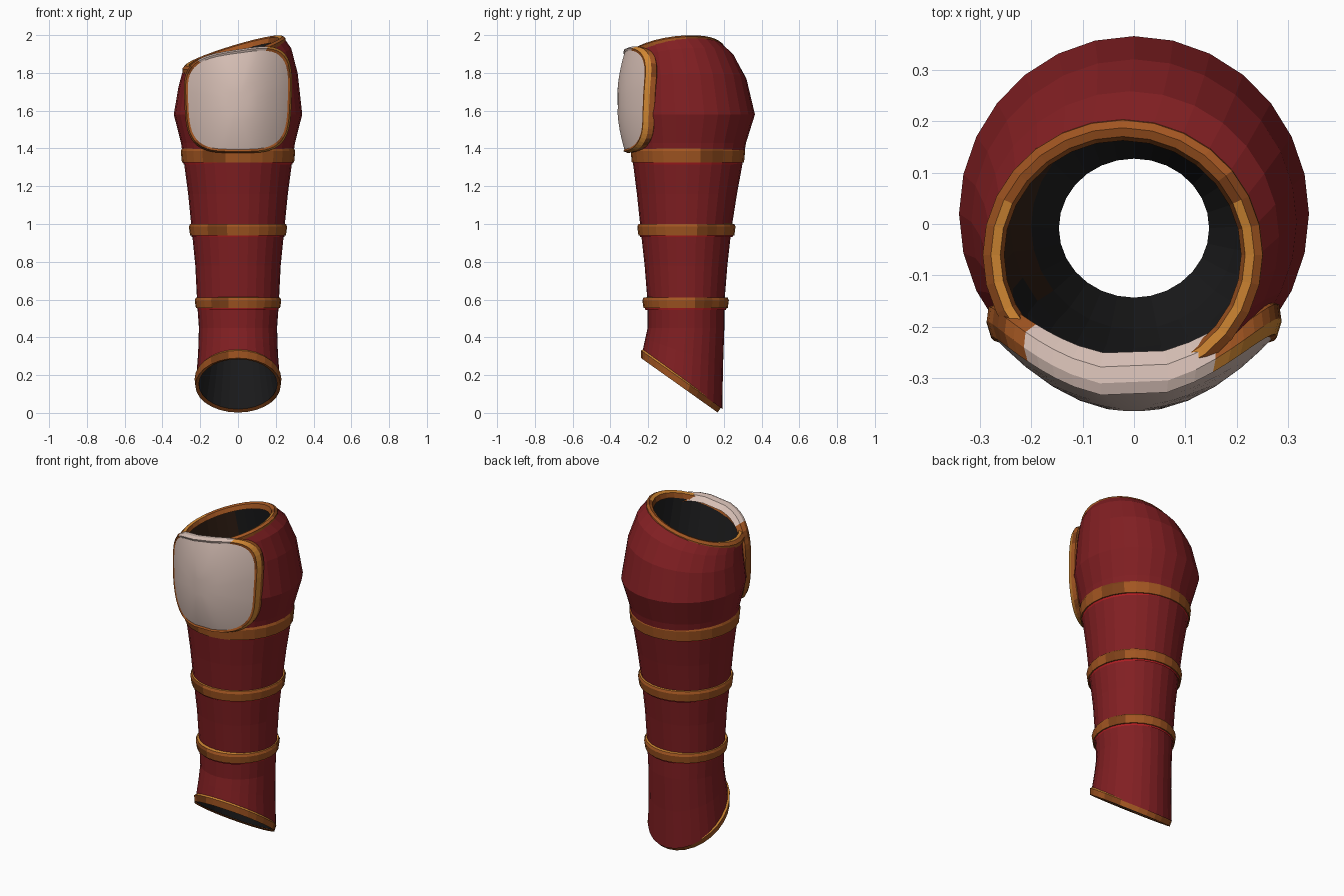
import bpy
import math

if "Cube" in bpy.data.objects:
    bpy.data.objects.remove(bpy.data.objects["Cube"])


def srgb(r, g, b):
    return tuple((c / 255) ** 2.2 for c in (r, g, b)) + (1.0,)


def material(name, color):
    m = bpy.data.materials.new(name)
    m.use_nodes = True
    m.diffuse_color = color
    m.node_tree.nodes["Principled BSDF"].inputs["Base Color"].default_value = color
    return m


RED = material("dark red", srgb(128, 36, 39))
BRIGHT = material("bright red", srgb(178, 36, 40))
BRONZE = material("bronze", srgb(160, 86, 38))
BROWN = material("worn bronze", srgb(124, 66, 30))
GOLD = material("gold edge", srgb(208, 134, 54))
IVORY = material("ivory", srgb(214, 190, 180))
DARK = material("dark lining", srgb(36, 36, 37))
UMBER = material("umber lining", srgb(58, 40, 30))


def loft(name, rings, mats, rule, cap=False, smooth=False):
    """Skin rings of points; rule(segment, side, centre) picks the material."""
    n = len(rings[0])
    verts = [p for ring in rings for p in ring]
    faces, index = [], []
    for s in range(len(rings) - 1):
        for i in range(n):
            j = (i + 1) % n
            f = (s * n + i, s * n + j, (s + 1) * n + j, (s + 1) * n + i)
            faces.append(f)
            index.append(rule(s, i, [sum(verts[v][k] for v in f) / 4 for k in range(3)]))
    if cap:
        faces.append(tuple(range(len(verts) - n, len(verts))))
        index.append(index[-1])
    mesh = bpy.data.meshes.new(name)
    mesh.from_pydata(verts, [], faces)
    for m in mats:
        mesh.materials.append(m)
    for poly, k in zip(mesh.polygons, index):
        poly.material_index = k
        poly.use_smooth = smooth
    mesh.update()
    obj = bpy.data.objects.new(name, mesh)
    bpy.context.collection.objects.link(obj)
    return obj


def ring(cx, cy, z, rx, ry, sx=0, sy=0, n=28):
    """Ellipse in a plane that slopes by sx along x and sy along y."""
    pts = []
    for i in range(n):
        a = math.tau * i / n
        x, y = rx * math.cos(a), ry * math.sin(a)
        pts.append((cx + x, cy + y, z + sx * x + sy * y))
    return pts


def worn(i):
    return 1 if math.sin(i * 1.1) + math.sin(i * 0.47) > 0.9 else 0


# Outer sleeve, with a slanted hem and a tilted upper opening
loft("sleeve", [
    ring(0, -.02, .17, .222, .212, 0, -.7),
    ring(0, -.01, .32, .211, .206, 0, -.35),
    ring(0, 0, .45, .207, .203),
    ring(0, 0, .58, .216, .203),
    ring(0, 0, .78, .226, .219),
    ring(0, 0, .97, .245, .24),
    ring(0, .005, 1.16, .264, .265),
    ring(0, .01, 1.34, .288, .293),
    ring(0, .012, 1.43, .302, .306),
    ring(0, .02, 1.58, .34, .345),
    ring(0, .004, 1.76, .316, .316, .12, .03),
    ring(-.008, -.025, 1.86, .29, .283, .24, .08),
    ring(-.022, -.058, 1.905, .266, .256, .3, .12),
], [RED], lambda s, i, c: 0)

# Raised bands, each with a gold upper edge and a bright red line beneath
for name, z0, z1, cy, r in (("lower_band", .555, .61, -.002, .219),
                            ("middle_band", .94, 1.0, .002, .25),
                            ("upper_band", 1.325, 1.4, .01, .293)):
    loft(name, [
        ring(0, cy, z0, r - .02, r - .02),
        ring(0, cy, z0, r + .004, r + .004),
        ring(0, cy, z1 - .014, r + .01, r + .01),
        ring(0, cy, z1, r + .004, r + .004),
        ring(0, cy, z1 + .004, r - .025, r - .025),
    ], [BRONZE, BROWN, GOLD], lambda s, i, c: 2 if s == 3 else worn(i))
    loft(name + "_line", [
        ring(0, cy, z0 - .01, r - .006, r - .006),
        ring(0, cy, z0 + .001, r - .002, r - .002),
    ], [BRIGHT], lambda s, i, c: 0)

# Hem trim round the slanted lower opening
loft("hem_trim", [
    ring(0, -.035, .152, .207, .186, 0, -.71),
    ring(0, -.035, .146, .226, .203, 0, -.71),
    ring(0, -.026, .18, .23, .212, 0, -.71),
    ring(0, -.022, .192, .216, .204, 0, -.71),
], [BRONZE, BROWN, GOLD], lambda s, i, c: 2 if s == 2 else worn(i))

# Rolled rim round the upper opening
loft("top_rim", [
    ring(-.02, -.055, 1.88, .272, .262, .3, .12),
    ring(-.022, -.06, 1.905, .272, .262, .3, .12),
    ring(-.022, -.06, 1.917, .256, .247, .3, .12),
    ring(-.022, -.06, 1.912, .238, .23, .3, .12),
    ring(-.022, -.06, 1.885, .23, .222, .3, .12),
], [BRONZE, BROWN, GOLD], lambda s, i, c: 2 if s == 2 and c[1] < .05 else worn(i))

# Inner lining, from the upper opening down to the hem
loft("lining", [
    ring(-.022, -.06, 1.89, .236, .228, .3, .12),
    ring(-.01, -.02, 1.65, .25, .245),
    ring(0, 0, 1.35, .24, .24),
    ring(0, -.005, .95, .2, .2),
    ring(0, -.008, .6, .146, .135),
    ring(0, -.008, .42, .146, .135),
    ring(0, -.035, .155, .212, .19, 0, -.71),
], [DARK, UMBER], lambda s, i, c: 1 if s < 3 and c[0] < -.12 and c[1] > -.12 else 0)


def plate_ring(scale, depth, n=48):
    """Rounded square outline laid on a domed surface facing the front."""
    pts = []
    for i in range(n):
        a = math.tau * (i + .5) / n
        c, s = math.cos(a), math.sin(a)
        u = math.copysign(abs(c) ** .55, c) * scale
        w = math.copysign(abs(s) ** .55, s) * scale
        x = .262 * u * (1 + .04 * w)
        z = 1.65 + .253 * w + .14 * x * max(0, w)
        pts.append((x, -.365 + 1.95 * x * x + .5 * (z - 1.65) ** 2 + depth, z))
    return pts


# Domed front guard
loft("front_guard", [plate_ring(s, 0) for s in (1.02, .95, .8, .6, .4, .2)],
     [IVORY], lambda s, i, c: 0, cap=True, smooth=True)

# Guard trim: bronze on three sides, ivory along the top
loft("guard_trim", [
    plate_ring(.97, .08),
    plate_ring(1.07, .045),
    plate_ring(1.085, .012),
    plate_ring(1.05, -.008),
    plate_ring(.985, .004),
], [BRONZE, BROWN, GOLD, IVORY],
    lambda s, i, c: 3 if c[2] > 1.84 and -.2 < c[0] < .14 else
    (2 if s == 2 and c[0] > .1 else worn(i)))
